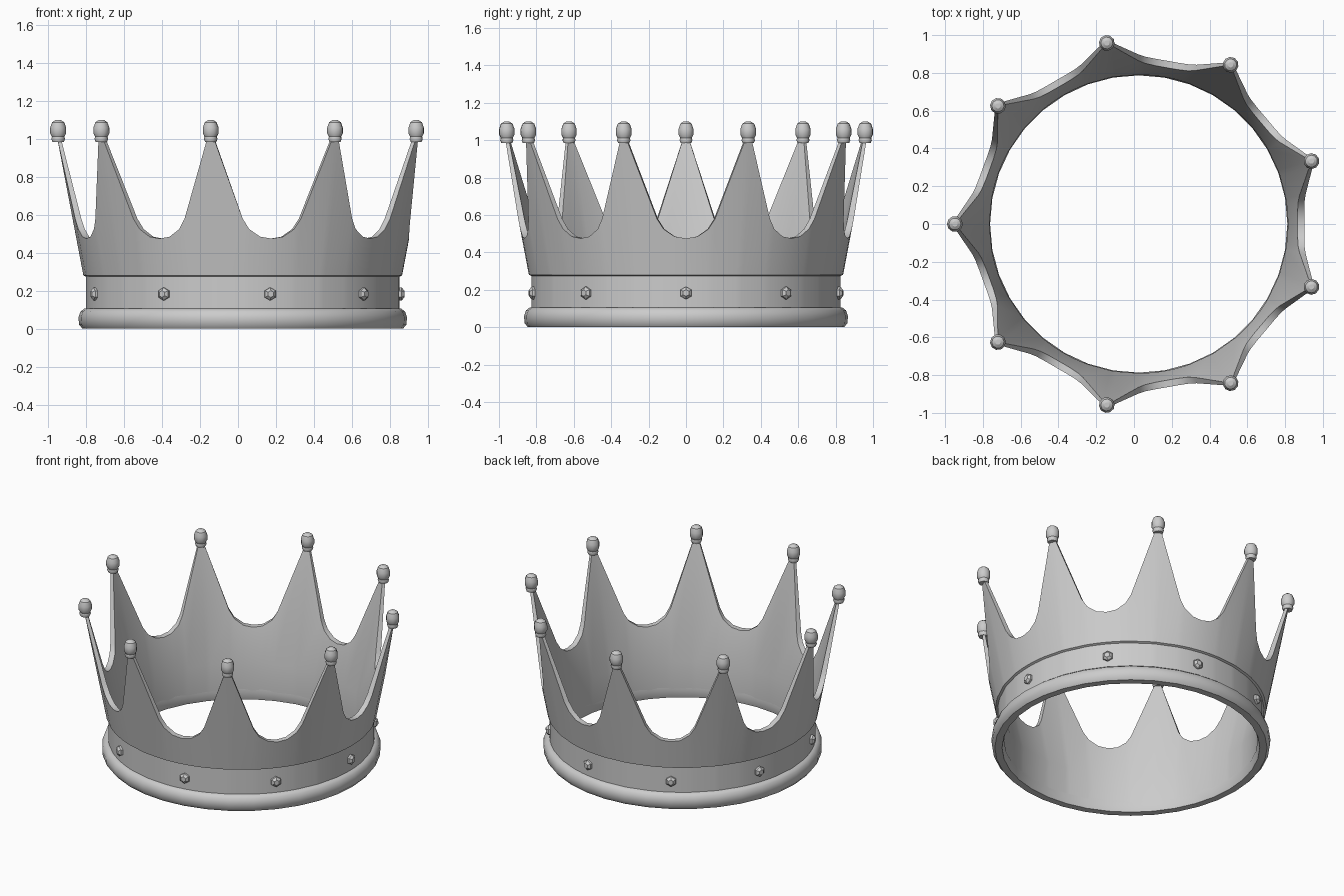
import bpy, bmesh, math

if "Cube" in bpy.data.objects:
    bpy.data.objects.remove(bpy.data.objects["Cube"])

CX = 0.025          # crown axis is slightly off the bounding-box centre
N = 9               # points on the crown
STEP = 2 * math.pi / N


def polar(r, a, z):
    return (CX + r * math.cos(a), r * math.sin(a), z)


def finish(bm, name, angle=30):
    bmesh.ops.recalc_face_normals(bm, faces=bm.faces[:])
    me = bpy.data.meshes.new(name)
    bm.to_mesh(me)
    bm.free()
    ob = bpy.data.objects.new(name, me)
    bpy.context.collection.objects.link(ob)
    bpy.ops.object.select_all(action='DESELECT')
    ob.select_set(True)
    bpy.context.view_layer.objects.active = ob
    if angle:
        bpy.ops.object.shade_smooth_by_angle(angle=math.radians(angle))
    return ob


def sweep(name, angles, profile_at, angle=30):
    """Closed cross-section carried around the crown axis."""
    bm = bmesh.new()
    loops = [[bm.verts.new(polar(r, a, z)) for r, z in profile_at(i)]
             for i, a in enumerate(angles)]
    for i, la in enumerate(loops):
        lb = loops[(i + 1) % len(loops)]
        for j in range(len(la)):
            k = (j + 1) % len(la)
            bm.faces.new((la[j], la[k], lb[k], lb[j]))
    return finish(bm, name, angle)


# Wall with recessed band and nine outward-leaning points
half = [(1.1, 1.0), (10, 0.58), (12.2, 0.525), (16, 0.485)]
rim = [(-20, 0.475)] + [(-d, z) for d, z in reversed(half)] + [(0, 1.01)] + half
cols = [(math.radians(20 + d) + k * STEP, z) for k in range(N) for d, z in rim]


def wall_profile(i):
    h = cols[i][1]
    outer = 0.84 + 0.137 * (h - 0.28) / 0.72
    inner = 0.79 + 0.168 * (h - 0.25) / 0.75
    return [(0.79, 0.05), (0.826, 0.05), (0.826, 0.274), (0.84, 0.28),
            (outer, h), (inner, h), (0.79, 0.25)]


sweep("crown_wall", [a for a, _ in cols], wall_profile)

# Rounded base ring
ring = [(0.80, 0.0), (0.845, 0.0), (0.863, 0.022), (0.866, 0.06),
        (0.856, 0.09), (0.835, 0.106), (0.80, 0.106), (0.787, 0.05)]
sweep("base_ring", [i * STEP / 4 for i in range(N * 4)], lambda i: ring, 40)

# Egg-shaped beads with a small collar on every tip
bead = [(0.030, 0.985), (0.036, 1.0), (0.033, 1.012), (0.042, 1.03),
        (0.042, 1.06), (0.032, 1.088), (0.014, 1.1)]
for k in range(N):
    a = math.radians(20) + k * STEP
    c = polar(0.973, a, 0)
    bm = bmesh.new()
    S = 10
    rows = [[bm.verts.new((c[0] + r * math.cos(a + t * 2 * math.pi / S),
                           c[1] + r * math.sin(a + t * 2 * math.pi / S), z))
             for t in range(S)] for r, z in bead]
    for lo, hi in zip(rows, rows[1:]):
        for t in range(S):
            u = (t + 1) % S
            bm.faces.new((lo[t], lo[u], hi[u], hi[t]))
    bm.faces.new(rows[0][::-1])
    bm.faces.new(rows[-1])
    finish(bm, f"tip_bead_{k + 1}", 35)

# Small faceted gems on the band, below each valley
for k in range(N):
    a = k * STEP
    bm = bmesh.new()
    rows = []
    for r, s in ((0.815, 0.034), (0.838, 0.034), (0.852, 0.018)):
        row = []
        for t in range(6):
            b = math.radians(30 + 60 * t)
            x, y, z = polar(r, a, 0.183 + s * math.sin(b))
            w = s * math.cos(b)
            row.append(bm.verts.new((x - w * math.sin(a), y + w * math.cos(a), z)))
        rows.append(row)
    for lo, hi in zip(rows, rows[1:]):
        for t in range(6):
            u = (t + 1) % 6
            bm.faces.new((lo[t], lo[u], hi[u], hi[t]))
    bm.faces.new(rows[0][::-1])
    bm.faces.new(rows[-1])
    finish(bm, f"band_gem_{k + 1}", 0)
